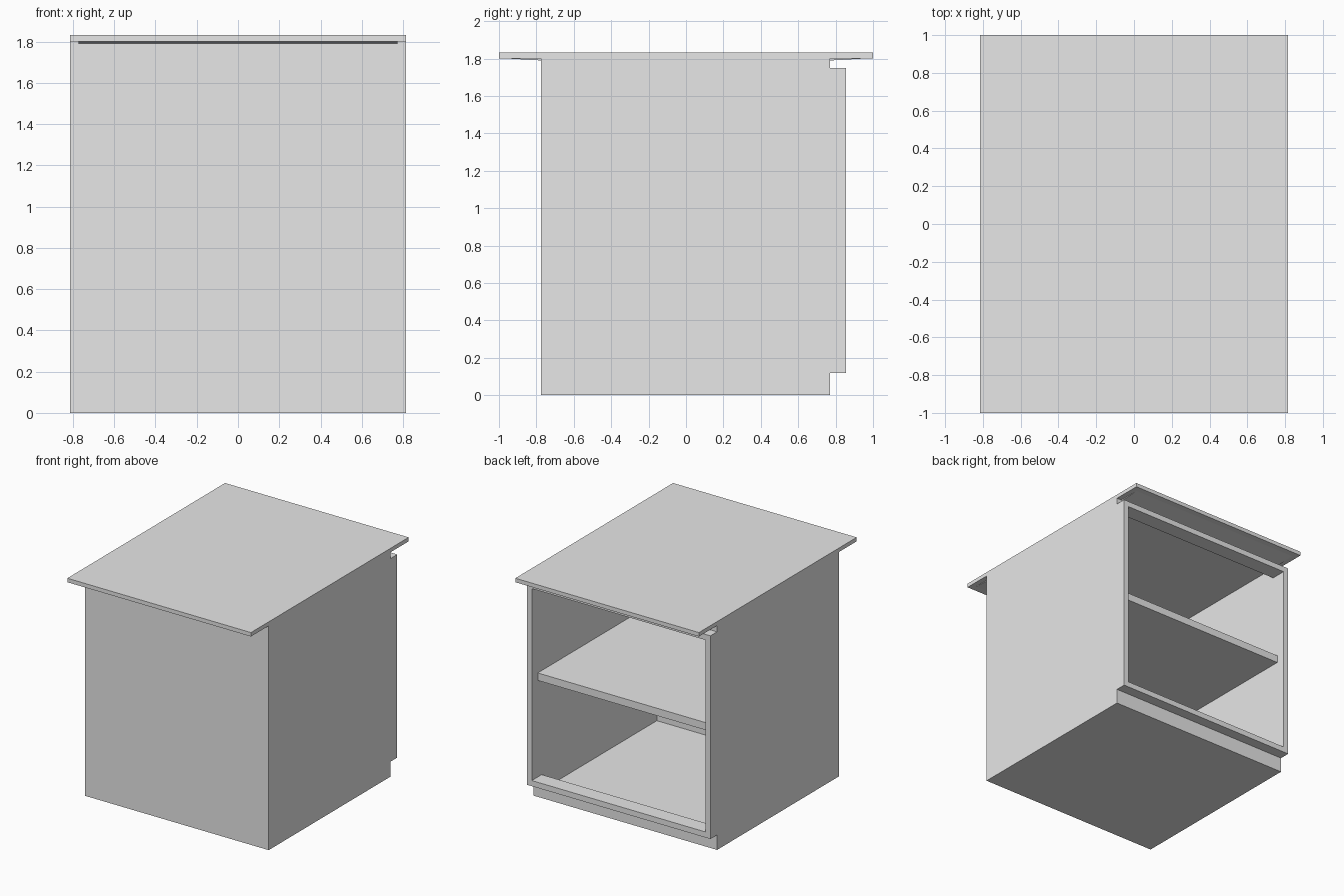
import bpy
import bmesh

if "Cube" in bpy.data.objects:
    bpy.data.objects.remove(bpy.data.objects["Cube"])

# One plain light grey for the whole cabinet
grey = bpy.data.materials.new("light grey")
grey.diffuse_color = (0.8, 0.8, 0.8, 1)
grey.use_nodes = True
grey.node_tree.nodes["Principled BSDF"].inputs["Base Color"].default_value = grey.diffuse_color


def prism(name, profile, x0, x1):
    """Extrude a (y, z) profile along x from x0 to x1."""
    bm = bmesh.new()
    face = bm.faces.new([bm.verts.new((x0, y, z)) for y, z in profile])
    ext = bmesh.ops.extrude_face_region(bm, geom=[face])
    verts = [g for g in ext["geom"] if isinstance(g, bmesh.types.BMVert)]
    bmesh.ops.translate(bm, verts=verts, vec=(x1 - x0, 0, 0))
    bmesh.ops.recalc_face_normals(bm, faces=bm.faces)
    mesh = bpy.data.meshes.new(name)
    bm.to_mesh(mesh)
    bm.free()
    mesh.materials.append(grey)
    ob = bpy.data.objects.new(name, mesh)
    bpy.context.collection.objects.link(ob)
    return ob


def box(name, x0, x1, y0, y1, z0, z1):
    return prism(name, [(y0, z0), (y1, z0), (y1, z1), (y0, z1)], x0, x1)


W, IN = 0.815, 0.77           # outer and inner half width
FRONT, KICK, FRAME = -0.775, 0.77, 0.855
TOP = 1.80

# Side panels, stepped at the open back
side = [(FRONT, 0), (KICK, 0), (KICK, 0.12), (FRAME, 0.12),
        (FRAME, 1.75), (KICK, 1.75), (KICK, TOP), (FRONT, TOP)]
prism("right_side_panel", side, IN, W)
prism("left_side_panel", side, -W, -IN)

# Closed front, floor and shelf
box("front_panel", -IN, IN, FRONT, FRONT + 0.045, 0, TOP)
box("floor_panel", -IN, IN, FRONT + 0.045, 0.73, 0, 0.04)
box("shelf", -IN, IN, FRONT + 0.045, 0.78, 0.94, 1.0)

# Toe kick with lip, and the matching rail at the top
prism("toe_kick_and_lip", [(0.73, 0), (KICK, 0), (KICK, 0.12), (FRAME, 0.12),
                           (FRAME, 0.165), (0.73, 0.165)], -IN, IN)
prism("top_rail", [(0.73, 1.705), (FRAME, 1.705), (FRAME, 1.75), (KICK, 1.75),
                   (KICK, TOP), (0.73, TOP)], -IN, IN)

# Countertop and the shallow tapered panel under it
box("countertop", -W, W, -1, 1, TOP, 1.832)
prism("countertop_underside", [(-0.95, TOP), (-0.775, 1.79), (0.775, 1.79),
                               (0.95, TOP)], -0.772, 0.772)
